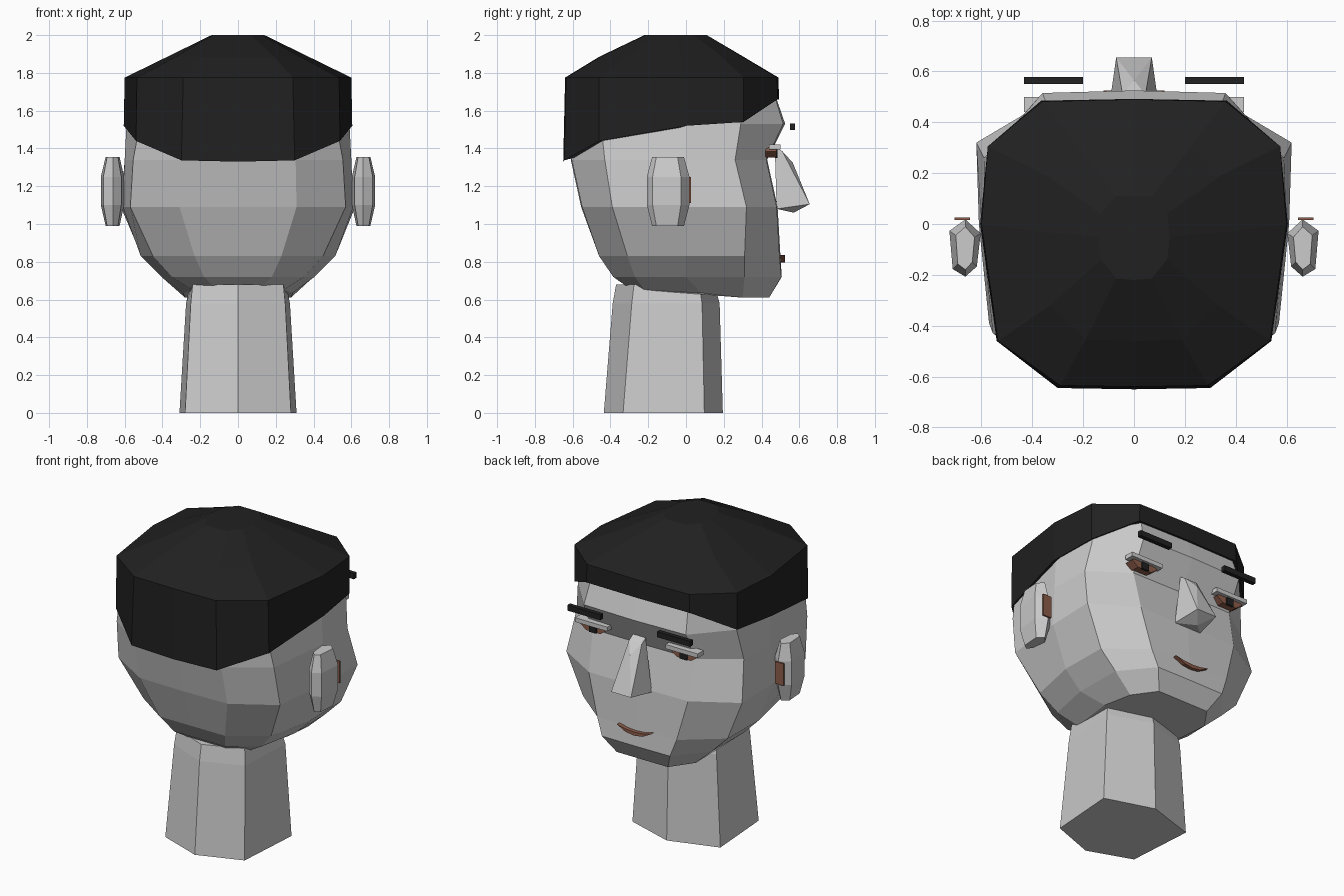
import bpy, bmesh

if "Cube" in bpy.data.objects:
    bpy.data.objects.remove(bpy.data.objects["Cube"])


def material(name, rgb):
    m = bpy.data.materials.new(name)
    m.diffuse_color = (*rgb, 1)
    m.use_nodes = True
    m.node_tree.nodes["Principled BSDF"].inputs["Base Color"].default_value = m.diffuse_color
    return m


SKIN = material("pale_grey_skin", (0.6, 0.6, 0.6))
HAIR = material("black_hair", (0.015, 0.015, 0.015))
BROWN = material("warm_brown", (0.27, 0.11, 0.07))


def finish(name, bm, mat):
    bmesh.ops.recalc_face_normals(bm, faces=bm.faces)
    me = bpy.data.meshes.new(name)
    bm.to_mesh(me)
    bm.free()
    me.materials.append(mat)
    ob = bpy.data.objects.new(name, me)
    bpy.context.collection.objects.link(ob)
    return ob


def loft(name, rings, mat):
    """Skin closed rings of equal length and cap both ends."""
    bm = bmesh.new()
    vs = [[bm.verts.new(p) for p in r] for r in rings]
    n = len(vs[0])
    for a, b in zip(vs, vs[1:]):
        for i in range(n):
            j = (i + 1) % n
            bm.faces.new((a[i], a[j], b[j], b[i]))
    bm.faces.new(vs[0])
    bm.faces.new(vs[-1])
    return finish(name, bm, mat)


def full(half, z=None):
    """Half ring, back centre to front centre, mirrored to a full ring."""
    h = [p if len(p) == 3 else (*p, z) for p in half]
    return h + [(-x, y, w) for x, y, w in h[-2:0:-1]]


def box(name, x, y, z, mat):
    loft(name, [[(x[0], y[0], k), (x[1], y[0], k), (x[1], y[1], k), (x[0], y[1], k)]
                for k in z], mat)


def plate(name, outline, y, mat):
    """Prism from an x/z outline between two y values."""
    loft(name, [[(x, k, z) for x, z in outline] for k in y], mat)


# Head: jaw, cheeks, eye recess, brow, skull under the hair
jaw_base = [(0, -.30, .66), (.12, -.30, .66), (.24, -.22, .65), (.29, .08, .635),
            (.28, .30, .61), (.18, .44, .61), (0, .44, .61)]
head = [
    (.72, [(0, -.385), (.18, -.385), (.35, -.27), (.405, 0), (.40, .31), (.24, .505), (0, .507)]),
    (.83, [(0, -.46), (.23, -.46), (.45, -.31), (.515, 0), (.51, .31), (.28, .495), (0, .50)]),
    (1.09, [(0, -.555), (.31, -.55), (.57, -.39), (.61, 0), (.62, .32), (.35, .48), (0, .485)]),
    (1.34, [(0, -.61), (.305, -.605), (.555, -.43), (.60, 0), (.59, .26), (.36, .425), (0, .43)]),
    (1.53, [(0, -.62), (.29, -.615), (.52, -.45), (.59, 0), (.56, .29), (.36, .515), (0, .525)]),
    (1.66, [(0, -.62), (.28, -.615), (.51, -.45), (.58, 0), (.555, .285), (.345, .475), (0, .48)]),
    (1.75, [(0, -.58), (.26, -.58), (.48, -.42), (.54, 0), (.52, .26), (.32, .43), (0, .44)]),
]
loft("head", [full(jaw_base)] + [full(r, z) for z, r in head], SKIN)

# Hair cap with a hairline that rises toward the face
hairline = [(0, -.65, 1.33), (.30, -.645, 1.337), (.54, -.46, 1.44), (.605, 0, 1.52),
            (.575, .305, 1.54), (.365, .485, 1.66), (0, .492, 1.66)]
brim = [(0, -.64), (.29, -.635), (.535, -.46), (.60, 0), (.575, .305), (.36, .482), (0, .49)]
mid = [(0, -.46), (.19, -.455), (.33, -.32), (.375, -.03), (.34, .19), (.22, .30), (0, .305)]
crown = [(0, -.22), (.07, -.215), (.13, -.14), (.14, -.05), (.13, .04), (.07, .11), (0, .11)]
loft("hair", [full(hairline), full(brim, 1.775), full(mid, 1.885), full(crown, 2.0)], HAIR)

# Six-sided neck
neck = [(0, [(0, -.435), (.28, -.333), (.31, .097), (0, .195)]),
        (.58, [(0, -.388), (.25, -.287), (.275, .085), (0, .178)]),
        (.68, [(0, -.37), (.24, -.275), (.255, .07), (0, .15)])]
loft("neck", [full(r, z) for z, r in neck], SKIN)

# Nose: convex wedge with a flared base
bm = bmesh.new()
pts = [(0, .565, 1.325), (0, .57, 1.06)]
for s in (-1, 1):
    pts += [(s * .045, .47, 1.41), (s * .045, .51, 1.385), (s * .07, .655, 1.105),
            (s * .095, .48, 1.08)]
for p in pts:
    bm.verts.new(p)
bmesh.ops.convex_hull(bm, input=bm.verts)
finish("nose", bm, SKIN)

# Mouth: thin upturned crescent
plate("mouth", [(-.12, .835), (-.06, .822), (0, .818), (.06, .822), (.12, .835),
                (.06, .803), (0, .795), (-.06, .803)], (.49, .525), BROWN)

# Paired features
ear_outline = [(-.045, -.07), (0, -.11), (.05, -.08), (.063, .07), (0, .115), (-.06, .06)]
for s, side in ((-1, "left"), (1, "right")):
    def xs(a, b):
        return (s * a, s * b)

    rings = []
    for z, kx, ky in ((.99, .6, .75), (1.10, 1, 1), (1.25, 1, 1), (1.355, .6, .75)):
        rings.append([(s * (.663 + x * kx), -.097 + y * ky, z) for x, y in ear_outline])
    loft(side + "_ear", rings, SKIN)
    box(side + "_inner_ear", xs(.645, .705), (.016, .026), (1.11, 1.25), BROWN)
    box(side + "_eyebrow", xs(.20, .433), (.55, .578), (1.497, 1.532), HAIR)
    box(side + "_eyelid", xs(.205, .433), (.44, .50), (1.395, 1.422), SKIN)
    plate(side + "_eye", [(s * x, z) for x, z in (
        (.225, 1.385), (.26, 1.41), (.38, 1.41), (.415, 1.385), (.37, 1.352), (.27, 1.352))],
        (.42, .478), BROWN)
    box(side + "_pupil", xs(.295, .345), (.47, .485), (1.35, 1.405), HAIR)
